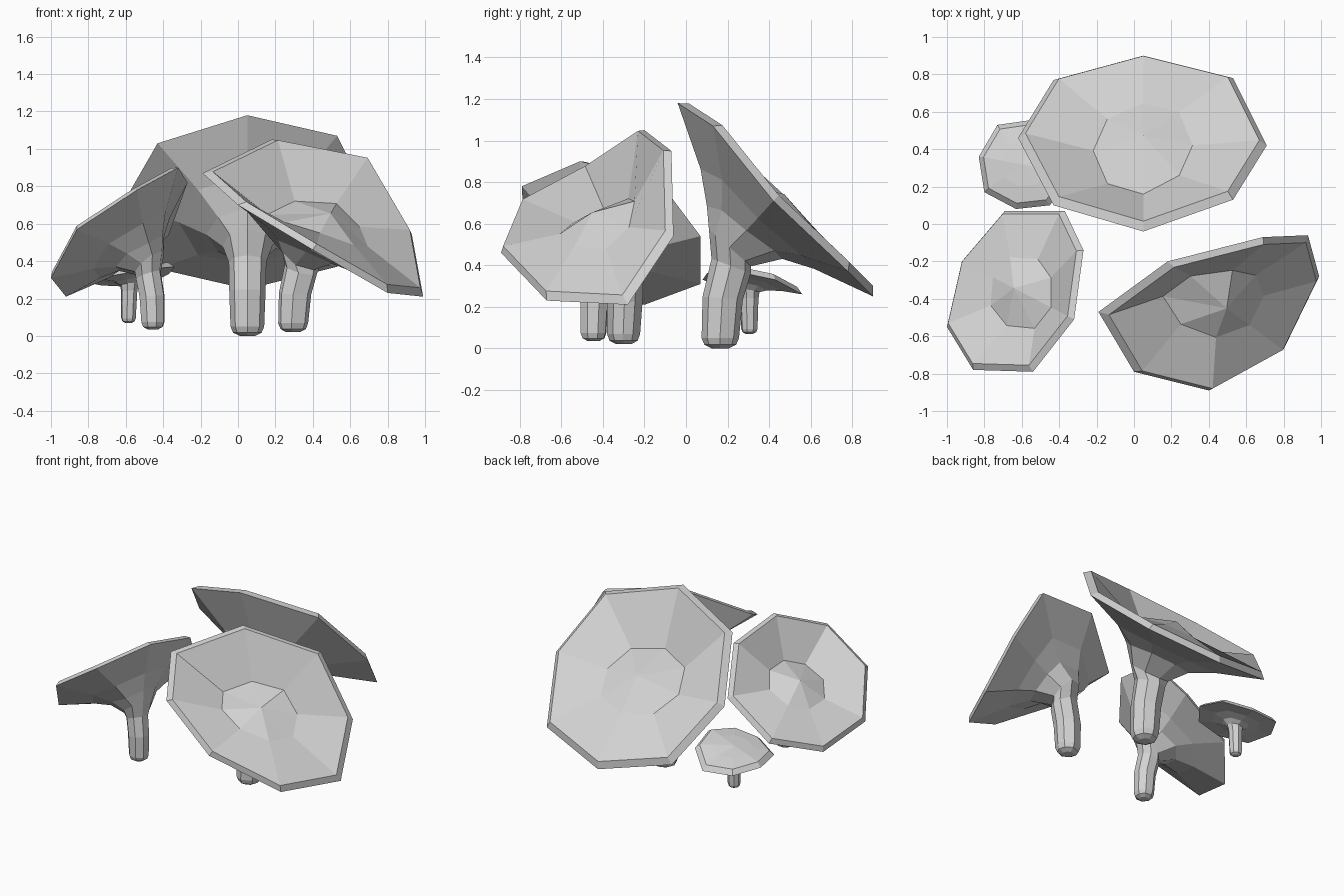
import bpy, bmesh, math
from mathutils import Vector

if "Cube" in bpy.data.objects:
    bpy.data.objects.remove(bpy.data.objects["Cube"])

# One plain grey for everything
grey = bpy.data.materials.new("pale_grey")
grey.diffuse_color = (0.65, 0.65, 0.65, 1)
grey.use_nodes = True
grey.node_tree.nodes["Principled BSDF"].inputs["Base Color"].default_value = grey.diffuse_color


def mushroom(name, rim, base, stem_r, dip, funnel=0.48, under=((0.33, -0.325, 0.06), (0.55, -0.19, 0.035)),
             lip=(0.94, 0.055), hollow=(0.40, -0.07, 0.125), crown=0.07):
    """Eight-sided funnel mushroom: rounded foot, bent stem, flared cap, thin lip, hollow on one side.
    dip is the rim index (may be between two points) where the hollow is deepest."""
    rim = [Vector(p) for p in rim]
    n_pts = len(rim)
    c = sum(rim, Vector()) / n_pts
    # average cap normal, pointing up
    n = Vector()
    for i in range(n_pts):
        n += (rim[i] - c).cross(rim[(i + 1) % n_pts] - c)
    n.normalize()
    if n.z < 0:
        n = -n
    R = sum((p - c).length for p in rim) / n_pts
    up = Vector((0, 0, 1))
    base = Vector(base)
    neck = c - n * R * funnel

    # stem rings: position along the stem, radius, how far they lean to the cap normal
    def stem_ring(centre, r, lean):
        axis = up.lerp(n, lean).normalized()
        rot = n.rotation_difference(axis)
        ring = []
        for p in rim:
            d = p - c
            d = (d - n * d.dot(n)).normalized()
            ring.append(centre + rot @ d * r)
        return ring

    # cap rings: share of the rim radius, offset along the cap normal, uneven offset
    def cap_ring(f, off, uneven=0.0):
        return [c + (p - c) * f + n * R * (off - uneven * math.cos((i - dip) * math.tau / n_pts))
                for i, p in enumerate(rim)]

    foot = min(0.05, stem_r * 0.6)
    mid = base.lerp(neck, 0.5)
    mid.x, mid.y = base.x * 0.75 + neck.x * 0.25, base.y * 0.75 + neck.y * 0.25
    bend = base.lerp(neck, 0.82) + Vector((n.x, n.y, 0)) * R * 0.03
    rings = [
        stem_ring(base, stem_r * 0.45, 0),
        stem_ring(base + up * foot * 0.35, stem_r * 0.85, 0),
        stem_ring(base + up * foot, stem_r, 0),
        stem_ring(mid, stem_r * 1.08, 0.1),
        stem_ring(bend, stem_r * 1.12, 0.45),
        stem_ring(neck, max(stem_r * 1.3, R * 0.2), 0.9),
        *[cap_ring(*u) for u in under],
        cap_ring(1.0, 0.0),
        cap_ring(*lip),
        cap_ring(*hollow),
    ]
    bm = bmesh.new()
    vs = [[bm.verts.new(p) for p in ring] for ring in rings]
    top = bm.verts.new(c + n * R * crown)
    for a, b in zip(vs, vs[1:]):
        for i in range(n_pts):
            j = (i + 1) % n_pts
            bm.faces.new((a[i], a[j], b[j], b[i]))
    bm.faces.new(vs[0])
    for i in range(n_pts):
        bm.faces.new((vs[-1][i], vs[-1][(i + 1) % n_pts], top))
    bmesh.ops.recalc_face_normals(bm, faces=bm.faces)
    me = bpy.data.meshes.new(name)
    bm.to_mesh(me)
    bm.free()
    me.materials.append(grey)
    bpy.context.collection.objects.link(bpy.data.objects.new(name, me))


# Large mushroom, leaning back
mushroom("large_mushroom",
         [(0.05, 0.90, 0.25), (0.53, 0.78, 0.37), (0.71, 0.42, 0.71), (0.53, 0.13, 1.07),
          (0.05, -0.04, 1.18), (-0.43, 0.10, 1.03), (-0.62, 0.46, 0.70), (-0.43, 0.77, 0.36)],
         (0.05, 0.165, 0.0), 0.09, 4.5)

# Right mushroom, leaning to the front right
mushroom("right_mushroom",
         [(-0.19, -0.47, 0.87), (0.18, -0.20, 1.05), (0.69, -0.07, 0.95), (0.93, -0.06, 0.54),
          (0.99, -0.28, 0.21), (0.80, -0.67, 0.23), (0.40, -0.89, 0.46), (0.0, -0.79, 0.70)],
         (0.295, -0.30, 0.02), 0.08, 0.5)

# Left mushroom, leaning to the back left
mushroom("left_mushroom",
         [(-0.69, 0.07, 0.31), (-0.37, 0.07, 0.54), (-0.27, -0.14, 0.82), (-0.32, -0.51, 0.90),
          (-0.54, -0.79, 0.78), (-0.86, -0.78, 0.57), (-1.0, -0.55, 0.31), (-0.92, -0.20, 0.21)],
         (-0.455, -0.445, 0.035), 0.065, 3.5)

# Small mushroom, nearly upright with a gently domed cap
mushroom("small_mushroom",
         [(-0.73, 0.53, 0.27), (-0.83, 0.36, 0.29), (-0.80, 0.17, 0.30), (-0.63, 0.08, 0.33),
          (-0.45, 0.10, 0.36), (-0.34, 0.24, 0.37), (-0.37, 0.43, 0.33), (-0.52, 0.56, 0.26)],
         (-0.585, 0.305, 0.07), 0.04, 3.5, 0.15, ((0.33, -0.07, 0.0), (0.6, -0.02, 0.0)),
         (0.88, 0.12), (0.5, 0.17, 0.0), 0.2)
